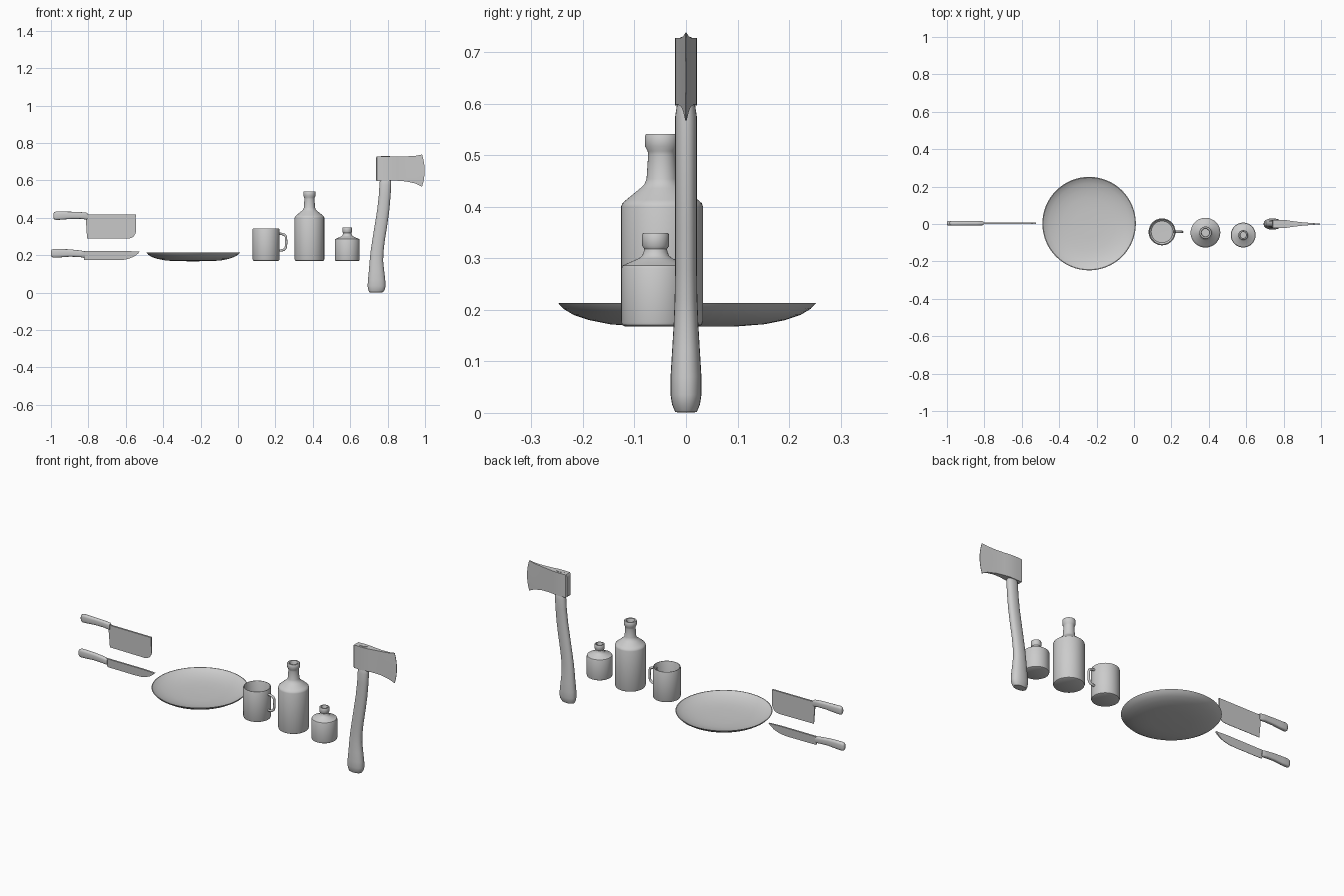
import bpy, bmesh, math


def finish(name, bm, angle=35):
    bmesh.ops.remove_doubles(bm, verts=bm.verts, dist=1e-5)
    bmesh.ops.recalc_face_normals(bm, faces=bm.faces)
    me = bpy.data.meshes.new(name)
    bm.to_mesh(me)
    bm.free()
    ob = bpy.data.objects.new(name, me)
    bpy.context.collection.objects.link(ob)
    bpy.ops.object.select_all(action='DESELECT')
    ob.select_set(True)
    bpy.context.view_layer.objects.active = ob
    bpy.ops.object.shade_smooth_by_angle(angle=math.radians(angle))
    return ob


def loft(name, rings, angle=35):
    """Skin closed rings of points, capping both ends."""
    bm = bmesh.new()
    loops = [[bm.verts.new(p) for p in ring] for ring in rings]
    n = len(loops[0])
    for a, b in zip(loops, loops[1:]):
        for i in range(n):
            j = (i + 1) % n
            bm.faces.new((a[i], a[j], b[j], b[i]))
    bm.faces.new(loops[0])
    bm.faces.new(loops[-1])
    return finish(name, bm, angle)


def lathe(name, profile, cx, cy, steps=48):
    """Revolve an (r, z) profile about a vertical axis."""
    return loft(name, [[(cx + r * math.cos(2 * math.pi * k / steps),
                         cy + r * math.sin(2 * math.pi * k / steps), z)
                        for k in range(steps)] for r, z in profile])


def oval(ru, rv, power, n=24):
    """Superellipse outline; a lower power is squarer."""
    f = lambda c: math.copysign(abs(c) ** power, c)
    return [(ru * f(math.cos(2 * math.pi * k / n)), rv * f(math.sin(2 * math.pi * k / n)))
            for k in range(n)]


def blade(name, outline, y, spine, edge):
    """Wedge-ground blade: thick at the spine, thin at the lower edge."""
    zs = [z for _, z in outline]
    lo, hi = min(zs), max(zs)
    t = lambda z: edge + (spine - edge) * (z - lo) / (hi - lo)
    return loft(name, [[(x, y + s * t(z), z) for x, z in outline] for s in (-1, 1)], 20)


def grip(name, sections, y):
    """Knife handle along x; sections are (x, z_low, z_high, half_width)."""
    return loft(name, [[(x, y + u, (lo + hi) / 2 + v)
                        for u, v in oval(hw, (hi - lo) / 2, 0.65)]
                       for x, lo, hi, hw in sections], 45)


# Kitchen knife
KY = 0.004
blade("knife_blade", [(-0.835, 0.222), (-0.822, 0.174), (-0.65, 0.173), (-0.61, 0.175),
                      (-0.58, 0.182), (-0.555, 0.193), (-0.535, 0.208), (-0.525, 0.219),
                      (-0.60, 0.222)], KY, 0.005, 0.001)
grip("knife_handle", [(-1.0, 0.197, 0.222, 0.007), (-0.996, 0.190, 0.229, 0.011),
                      (-0.985, 0.187, 0.233, 0.013), (-0.95, 0.188, 0.233, 0.013),
                      (-0.90, 0.192, 0.231, 0.012), (-0.85, 0.190, 0.226, 0.012),
                      (-0.825, 0.187, 0.222, 0.011), (-0.82, 0.189, 0.219, 0.009)], KY)

# Cleaver
blade("cleaver_blade", [(-0.815, 0.417), (-0.807, 0.29), (-0.59, 0.288), (-0.572, 0.291),
                        (-0.557, 0.301), (-0.547, 0.318), (-0.544, 0.335), (-0.547, 0.40),
                        (-0.545, 0.416)], KY, 0.005, 0.001)
grip("cleaver_handle", [(-0.986, 0.399, 0.424, 0.007), (-0.982, 0.391, 0.430, 0.011),
                        (-0.972, 0.388, 0.434, 0.013), (-0.94, 0.390, 0.433, 0.013),
                        (-0.89, 0.394, 0.432, 0.012), (-0.84, 0.394, 0.430, 0.012),
                        (-0.81, 0.390, 0.427, 0.011), (-0.804, 0.393, 0.423, 0.009)], KY)

# Plate
lathe("plate", [(0.001, 0.167), (0.10, 0.168), (0.15, 0.172), (0.19, 0.180), (0.22, 0.190),
                (0.24, 0.202), (0.25, 0.213), (0.246, 0.2135), (0.237, 0.207), (0.215, 0.197),
                (0.18, 0.188), (0.14, 0.182), (0.08, 0.179), (0.001, 0.178)],
      -0.24, 0.002, 64)

# Mug
lathe("mug_body", [(0.001, 0.168), (0.063, 0.168), (0.069, 0.171), (0.072, 0.178),
                   (0.072, 0.337), (0.070, 0.342), (0.067, 0.342), (0.065, 0.337),
                   (0.065, 0.188), (0.058, 0.181), (0.001, 0.180)], 0.15, -0.042)
cu = bpy.data.curves.new("mug_handle", 'CURVE')
cu.dimensions = '3D'
cu.bevel_depth = 0.0065
cu.bevel_resolution = 3
cu.resolution_u = 6
path = [(0.212, 0.314), (0.235, 0.313), (0.253, 0.304), (0.257, 0.285),
        (0.257, 0.255), (0.252, 0.235), (0.236, 0.226), (0.212, 0.225)]
sp = cu.splines.new('BEZIER')
sp.bezier_points.add(len(path) - 1)
for bp, (x, z) in zip(sp.bezier_points, path):
    bp.co = (x, -0.042, z)
    bp.handle_left_type = bp.handle_right_type = 'AUTO'
bpy.context.collection.objects.link(bpy.data.objects.new("mug_handle", cu))

# Bottles
lathe("tall_bottle", [(0.001, 0.168), (0.072, 0.168), (0.077, 0.171), (0.0795, 0.178),
                      (0.0795, 0.400), (0.077, 0.407), (0.070, 0.413), (0.042, 0.436),
                      (0.034, 0.444), (0.030, 0.454), (0.027, 0.500), (0.028, 0.508),
                      (0.033, 0.517), (0.033, 0.538), (0.031, 0.541), (0.023, 0.541),
                      (0.020, 0.535), (0.020, 0.45), (0.001, 0.45)], 0.382, -0.0465)
lathe("small_bottle", [(0.001, 0.168), (0.060, 0.168), (0.065, 0.171), (0.0665, 0.176),
                       (0.0665, 0.280), (0.064, 0.286), (0.032, 0.300), (0.026, 0.305),
                       (0.023, 0.313), (0.022, 0.318), (0.026, 0.324), (0.026, 0.346),
                       (0.024, 0.349), (0.018, 0.349), (0.016, 0.345), (0.016, 0.30),
                       (0.001, 0.30)], 0.584, -0.059)

# Axe handle: (z, x_left, x_right, half_width)
haft = [(0.003, 0.712, 0.760, 0.014), (0.006, 0.702, 0.775, 0.021), (0.016, 0.696, 0.785, 0.027),
        (0.035, 0.693, 0.789, 0.030), (0.07, 0.695, 0.787, 0.030), (0.12, 0.700, 0.781, 0.027),
        (0.17, 0.704, 0.776, 0.024), (0.22, 0.709, 0.778, 0.022), (0.28, 0.718, 0.785, 0.021),
        (0.36, 0.731, 0.798, 0.021), (0.44, 0.744, 0.809, 0.021), (0.52, 0.753, 0.816, 0.021),
        (0.575, 0.756, 0.819, 0.021), (0.595, 0.758, 0.819, 0.018), (0.61, 0.762, 0.815, 0.014),
        (0.729, 0.765, 0.812, 0.011)]
loft("axe_handle", [[((a + b) / 2 + u, v, z + (0.734 - b) * 0.1 * (z < 0.01))
                     for u, v in oval((b - a) / 2, hw, 0.9)] for z, a, b, hw in haft], 45)

# Axe head: columns of (x, half_thickness, z_low, z_high, edge_bow)
cols = [(0.737, 0.016, 0.603, 0.718, 0), (0.742, 0.020, 0.597, 0.727, 0),
        (0.775, 0.0215, 0.596, 0.727, 0), (0.815, 0.0205, 0.598, 0.727, 0),
        (0.85, 0.015, 0.598, 0.727, 0), (0.90, 0.009, 0.594, 0.728, 0),
        (0.95, 0.005, 0.583, 0.731, 0.004), (0.984, 0.001, 0.566, 0.738, 0.014)]
ROWS = 8
rings = []
for x, t, lo, hi, bow in cols:
    side = [(x + bow * (1 - (2 * k / ROWS - 1) ** 2), lo + (hi - lo) * k / ROWS)
            for k in range(ROWS + 1)]
    rings.append([(px, -t, pz) for px, pz in side] + [(px, t, pz) for px, pz in reversed(side)])
loft("axe_head", rings, 30)
